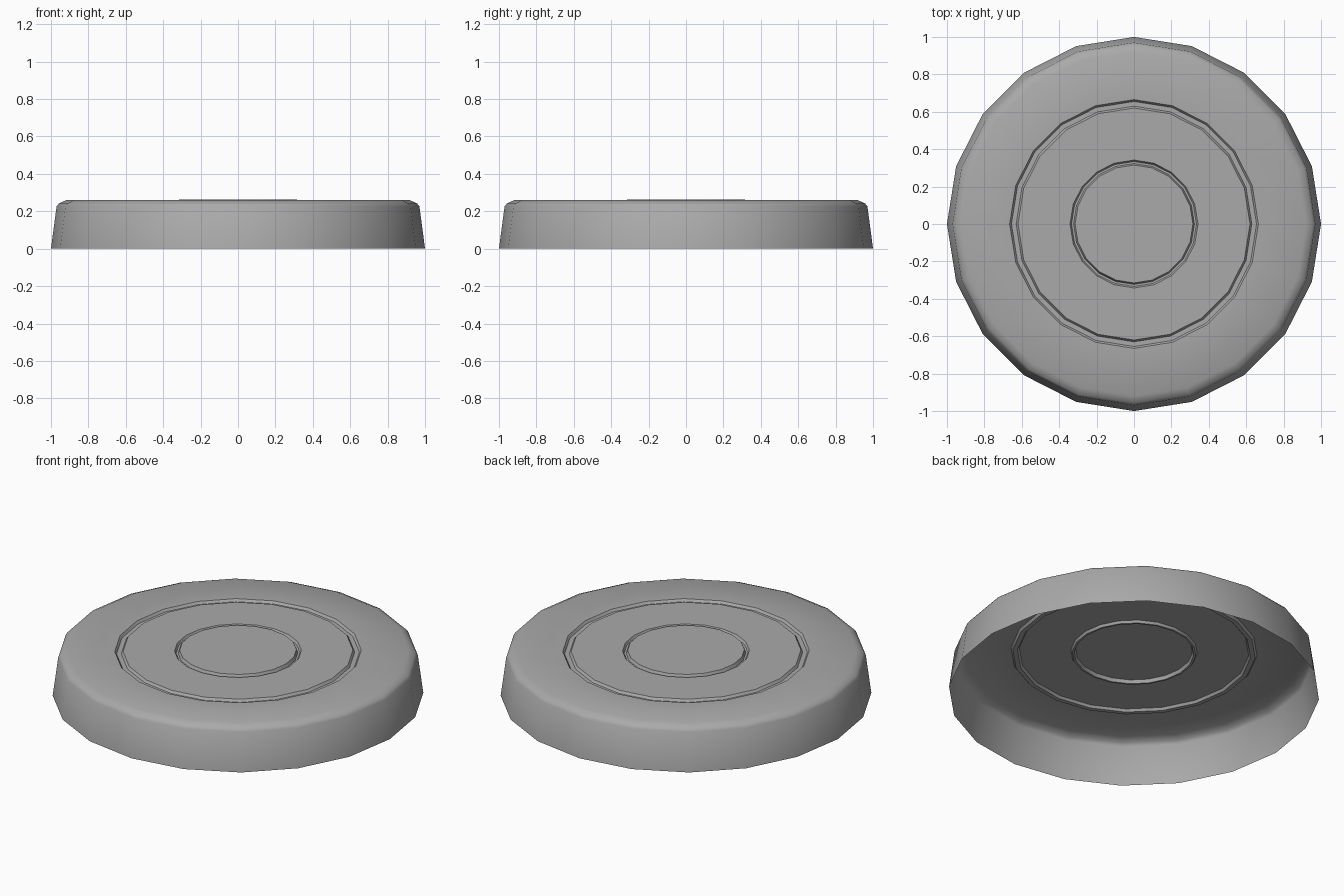
import bpy, bmesh, math

SIDES = 20

if "Cube" in bpy.data.objects:
    bpy.data.objects.remove(bpy.data.objects["Cube"], do_unlink=True)

grey = bpy.data.materials.new("plain_grey")
grey.use_nodes = True
colour = (0.4, 0.4, 0.4, 1)
grey.diffuse_color = colour
grey.node_tree.nodes["Principled BSDF"].inputs["Base Color"].default_value = colour


def groove(outer, inner, wall, top_outer, top_inner, depth):
    """Profile points of a shallow ring groove, from outside to inside."""
    floor = top_outer - depth
    return [(outer, top_outer), (outer - wall, floor),
            (inner + wall, floor), (inner, top_inner)]


# Lid profile: flared skirt, rounded rim, two pressed grooves
profile = [(1.0, 0), (0.97, 0.226), (0.957, 0.242), (0.92, 0.259)]
profile += groove(0.665, 0.62, 0.01, 0.259, 0.259, 0.014)
profile += groove(0.342, 0.315, 0.008, 0.259, 0.264, 0.014)

# Open-bottomed lid shell, turned around the upright axis
bm = bmesh.new()
rings = [[bm.verts.new((r * math.cos(i * math.tau / SIDES),
                        r * math.sin(i * math.tau / SIDES), z))
          for i in range(SIDES)] for r, z in profile]
for lower, upper in zip(rings, rings[1:]):
    for i in range(SIDES):
        j = (i + 1) % SIDES
        bm.faces.new((lower[i], lower[j], upper[j], upper[i]))
bm.faces.new(rings[-1])  # flat centre disc

mesh = bpy.data.meshes.new("lid")
bm.to_mesh(mesh)
bm.free()
mesh.materials.append(grey)
lid = bpy.data.objects.new("lid", mesh)
bpy.context.collection.objects.link(lid)

# Smooth skirt and rim, crisp groove edges
bpy.ops.object.select_all(action="DESELECT")
lid.select_set(True)
bpy.context.view_layer.objects.active = lid
bpy.ops.object.shade_smooth_by_angle(angle=math.radians(40))
